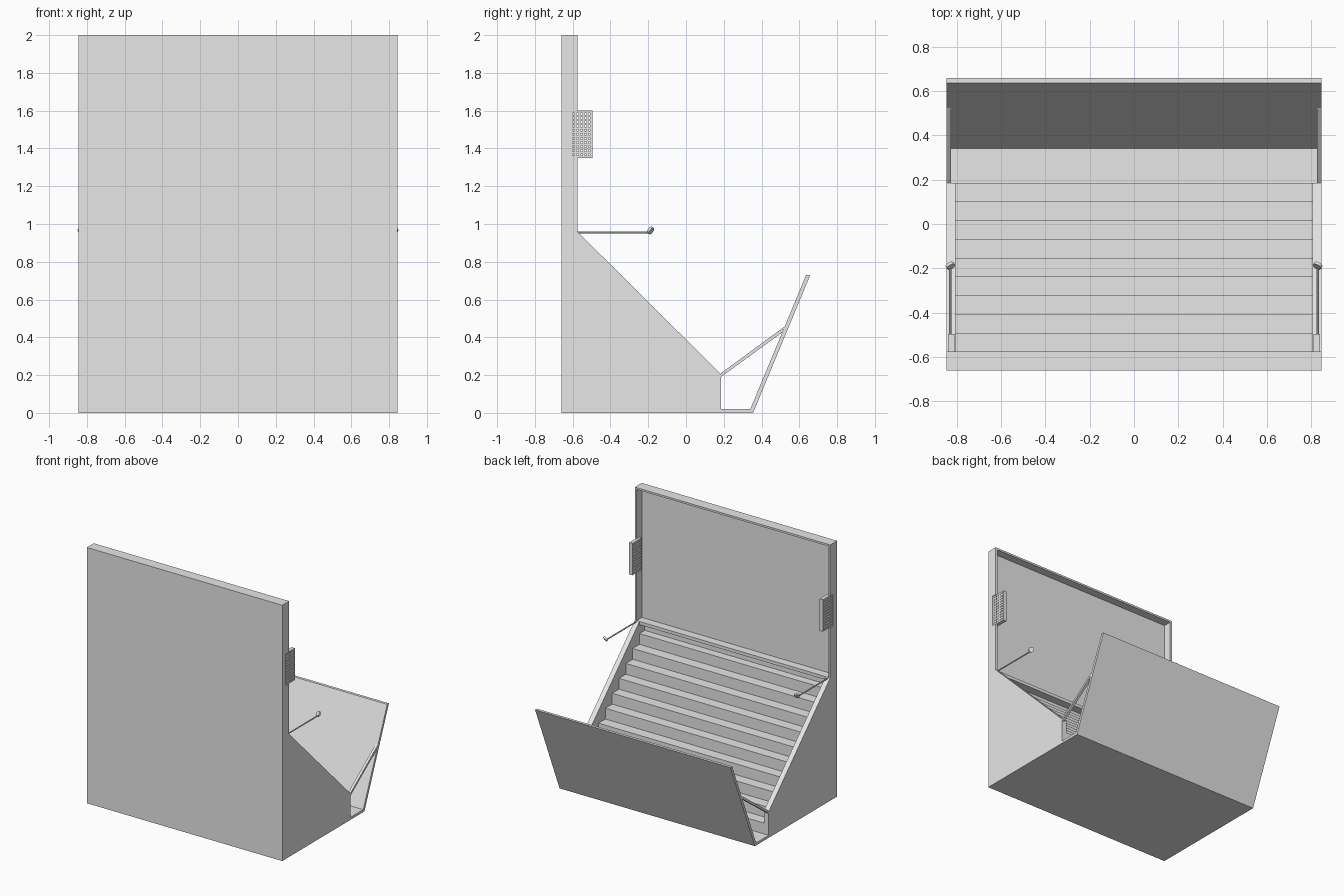
import bpy
import bmesh
from mathutils import Vector

cube = bpy.data.objects.get("Cube")
if cube:
    bpy.data.objects.remove(cube, do_unlink=True)

grey = bpy.data.materials.new("plain grey")
grey.use_nodes = True
colour = (0.8, 0.8, 0.8, 1)
grey.diffuse_color = colour
grey.node_tree.nodes["Principled BSDF"].inputs["Base Color"].default_value = colour

W = 0.845            # half width
WALL = 0.04          # lower side wall thickness
RIM = 0.015          # upper rim thickness
BACK, EDGE = -0.66, -0.575
LEDGE = 0.96         # height where the stepped part ends


def finish(name, bm):
    bmesh.ops.recalc_face_normals(bm, faces=bm.faces)
    mesh = bpy.data.meshes.new(name)
    bm.to_mesh(mesh)
    bm.free()
    mesh.materials.append(grey)
    obj = bpy.data.objects.new(name, mesh)
    bpy.context.collection.objects.link(obj)
    return obj


def add_box(bm, x, y, z):
    verts = bmesh.ops.create_cube(bm, size=1)["verts"]
    for v in verts:
        v.co = [(a + b) / 2 + c * (b - a) for (a, b), c in zip((x, y, z), v.co)]


def box(name, x, y, z):
    bm = bmesh.new()
    add_box(bm, x, y, z)
    return finish(name, bm)


def extrude_profile(name, points, x0, x1):
    """Extrude a (y, z) outline along x."""
    bm = bmesh.new()
    face = bm.faces.new([bm.verts.new((x0, y, z)) for y, z in points])
    new = bmesh.ops.extrude_face_region(bm, geom=[face])["geom"]
    moved = [v for v in new if isinstance(v, bmesh.types.BMVert)]
    bmesh.ops.translate(bm, verts=moved, vec=(x1 - x0, 0, 0))
    return finish(name, bm)


def cylinder(name, centre, axis, radius, depth, sides):
    bm = bmesh.new()
    bmesh.ops.create_cone(bm, cap_ends=True, segments=sides,
                          radius1=radius, radius2=radius, depth=depth)
    obj = finish(name, bm)
    obj.location = centre
    obj.rotation_euler = Vector(axis).to_track_quat("Z", "Y").to_euler()
    return obj


# Main panel, floor, top rim and the ledge above the steps
box("main_panel", (-W, W), (BACK, -0.64), (0, 2))
box("floor", (-W, W), (-0.64, 0.345), (0, 0.02))
box("top_rim", (-W, W), (-0.64, EDGE), (2 - RIM, 2))
box("ledge", (RIM - W, W - RIM), (-0.64, EDGE), (LEDGE - 0.025, LEDGE))

# Staircase: ten equal steps
pitch, front, first = 0.0845, 0.185, 0.105
stairs = [(-0.64, 0.02), (front, 0.02)]
for i in range(10):
    y, z = front - i * pitch, first + i * pitch
    stairs += [(y, z), (max(y - pitch, -0.64), z)]
extrude_profile("stairs", stairs, WALL - W, W - WALL)

# Leaning flap
extrude_profile("flap", [(0.332, 0), (0.355, 0), (0.658, 0.73), (0.636, 0.73)], -W, W)

wall = [(-0.64, 0.02), (front, 0.02), (front, 0.205), (EDGE, LEDGE), (-0.64, LEDGE)]
strut = [(front, 0.19), (0.508, 0.425), (0.522, 0.457), (front, 0.21)]
grille_y, grille_z = (-0.612, -0.495), (1.35, 1.6)

for s, side in ((-1, "right"), (1, "left")):
    outer = s * W
    extrude_profile(side + "_wall", wall, s * (W - WALL), outer)
    extrude_profile(side + "_strut", strut, s * (W - 0.02), outer)

    # Upper side rim with a notch for the grille
    bm = bmesh.new()
    rim_x = sorted((s * (W - RIM), outer))
    add_box(bm, rim_x, (-0.64, EDGE), (LEDGE, grille_z[0]))
    add_box(bm, rim_x, (-0.64, grille_y[0]), grille_z)
    add_box(bm, rim_x, (-0.64, EDGE), (grille_z[1], 2 - RIM))
    finish(side + "_rim", bm)

    # Perforated grille made of crossing bars
    bm = bmesh.new()
    gx = sorted((s * 0.81, s * 0.838))
    bar = 0.012
    for count, limits, vertical in ((6, grille_y, True), (12, grille_z, False)):
        step = (limits[1] - limits[0] - bar) / (count - 1)
        for i in range(count):
            a = limits[0] + i * step
            span = (a, a + bar)
            add_box(bm, gx, span if vertical else grille_y,
                    grille_z if vertical else span)
    finish(side + "_grille", bm)

    # Lamp arm with a tilted round lamp
    x = s * 0.828
    cylinder(side + "_lamp_arm", (x, -0.385, 0.955), (0, 1, 0), 0.005, 0.385, 10)
    lamp = cylinder(side + "_lamp", (x, -0.188, 0.966), (s * 0.45, 0.75, -0.5),
                    0.02, 0.014, 24)
    lamp.data.polygons.foreach_set("use_smooth", [len(p.vertices) == 4 for p in lamp.data.polygons])
